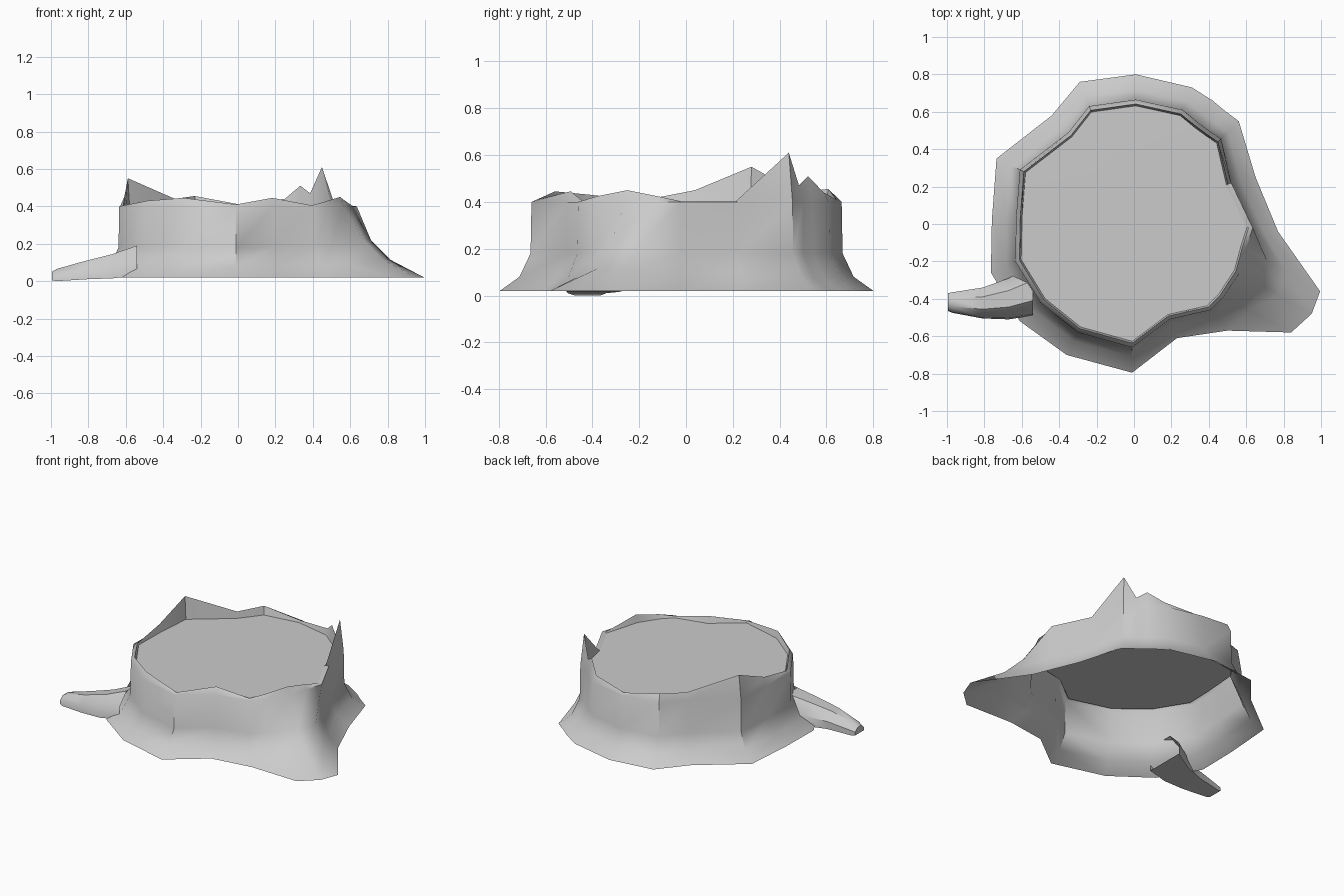
import bpy, bmesh, math

if "Cube" in bpy.data.objects:
    bpy.data.objects.remove(bpy.data.objects["Cube"])

def make(name, verts, faces):
    bm = bmesh.new()
    vs = [bm.verts.new(v) for v in verts]
    for f in faces:
        bm.faces.new([vs[i] for i in f])
    bmesh.ops.recalc_face_normals(bm, faces=bm.faces)
    me = bpy.data.meshes.new(name)
    bm.to_mesh(me)
    bm.free()
    ob = bpy.data.objects.new(name, me)
    bpy.context.collection.objects.link(ob)
    bpy.ops.object.select_all(action='DESELECT')
    ob.select_set(True)
    bpy.context.view_layer.objects.active = ob
    bpy.ops.object.shade_smooth_by_angle(angle=math.radians(40))
    return ob

def loft(rings, closed=True):
    n = len(rings[0])
    verts = [v for r in rings for v in r]
    faces = [(k*n + i, k*n + (i+1) % n, (k+1)*n + (i+1) % n, (k+1)*n + i)
             for k in range(len(rings)-1) for i in range(n if closed else n-1)]
    return verts, faces

# One column per bark ridge: wall x, y, foot x, y, rim height
columns = [
    (.01, .665, .01, .80, .41), (-.24, .63, -.29, .76, .455),
    (-.35, .49, -.44, .58, .44), (-.61, .29, -.735, .35, .55),
    (-.63, .04, -.76, .02, .45), (-.635, -.20, -.765, -.26, .405),
    (-.50, -.42, -.61, -.52, .43), (-.30, -.58, -.36, -.70, .445),
    (-.01, -.66, -.01, -.795, .41), (.19, -.51, .23, -.61, .445),
    (.41, -.46, .50, -.57, .405), (.48, -.39, .84, -.58, .425),
    (.565, -.26, .95, -.48, .45), (.60, -.13, .995, -.36, .425),
    (.635, -.02, .77, -.04, .40), (.52, .22, .65, .25, .402),
    (.465, .455, .56, .55, .61), (.40, .50, .48, .61, .47),
    (.345, .54, .42, .66, .51), (.26, .61, .31, .73, .44)]

# Flared foot profile: (spread, height); the right root flares more gently
plain = [(1, .02), (.38, .08), (.03, .18), (0, .40)]
root = [(1, .02), (.54, .115), (.28, .22), (0, .40)]
rings = [[] for _ in range(6)]
for i, (x, y, fx, fy, h) in enumerate(columns):
    for k, (f, z) in enumerate(root if i in (12, 13) else plain):
        rings[k].append((x + (fx-x)*f, y + (fy-y)*f, z))
    rings[4].append((x*.965, y*.965, max(h, .402)))
    rings[5].append((x*.95, y*.95, .398))
verts, faces = loft(rings)
make("bark", verts, faces)

# Cut wood face inside the rim
cap = rings[5] + [(0, 0, .40)]
n = len(columns)
make("cut_top", cap, [(i, (i+1) % n, n) for i in range(n)])

# Left root: tapering tube, sections are (x, y low, y high, z low, z high)
sections = [(-.54, -.49, -.22, .03, .19), (-.67, -.51, -.29, .015, .145),
            (-.81, -.505, -.34, .01, .11), (-.97, -.475, -.365, 0, .065),
            (-.995, -.465, -.37, .005, .05)]
rr = [[(x, a, c), (x, a*.97 + b*.03, c*.5 + d*.5), (x, a*.7 + b*.3, d),
       (x, a*.3 + b*.7, d), (x, b, c*.5 + d*.5), (x, b, c)]
      for x, a, b, c, d in sections]
verts, faces = loft(rr)
faces.append(tuple(range(len(verts)-6, len(verts))))
make("left_root", verts, faces)
